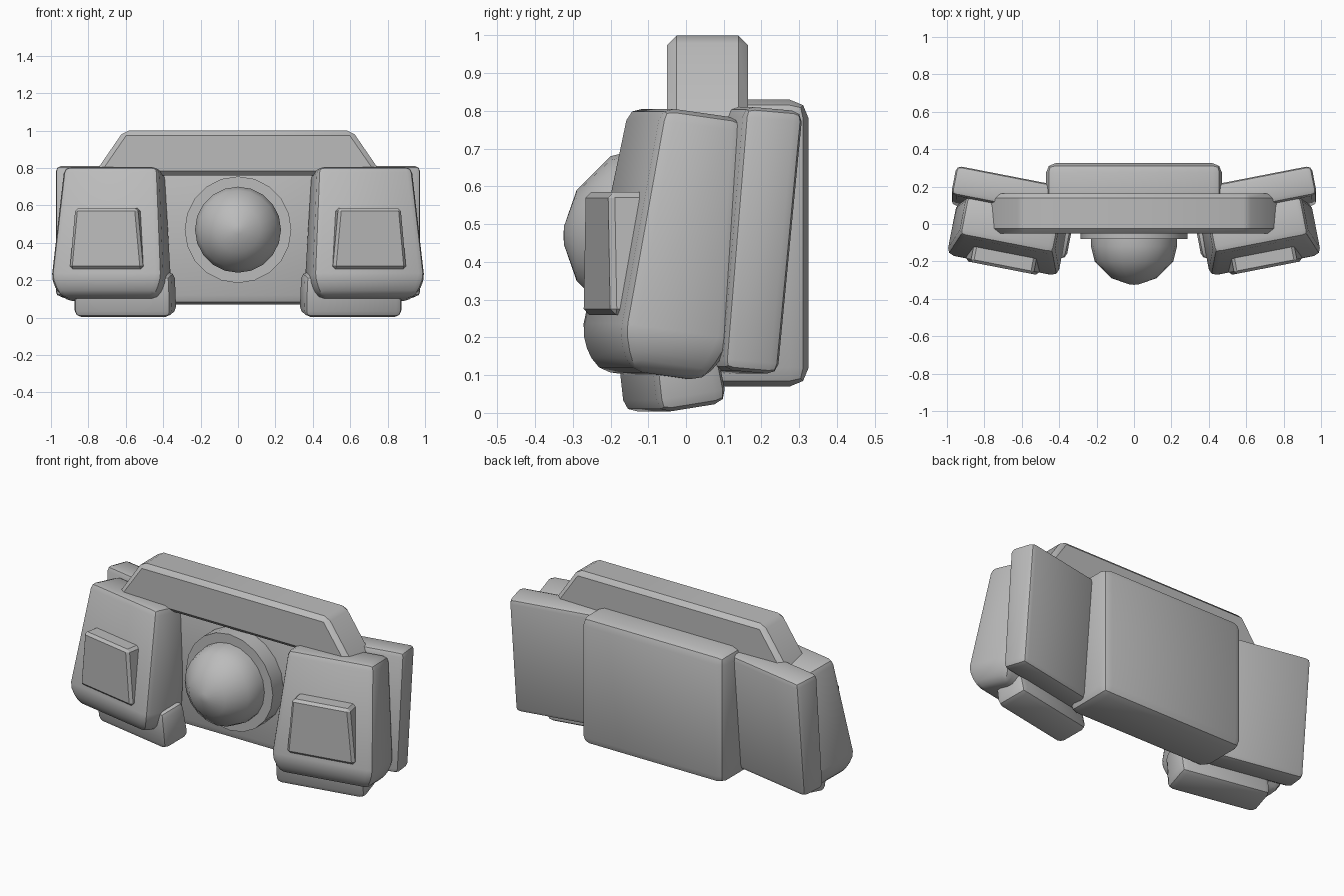
import bpy
import bmesh
from math import radians, tau
from mathutils import Matrix, Vector

cube = bpy.data.objects.get("Cube")
if cube:
    bpy.data.objects.remove(cube, do_unlink=True)

grey = bpy.data.materials.new("plain grey")
grey.use_nodes = True
colour = (0.5, 0.5, 0.5, 1)
grey.diffuse_color = colour
grey.node_tree.nodes["Principled BSDF"].inputs["Base Color"].default_value = colour


def finish(name, bm, angle=30):
    bmesh.ops.recalc_face_normals(bm, faces=bm.faces)
    mesh = bpy.data.meshes.new(name)
    bm.to_mesh(mesh)
    bm.free()
    mesh.materials.append(grey)
    obj = bpy.data.objects.new(name, mesh)
    bpy.context.collection.objects.link(obj)
    bpy.ops.object.select_all(action='DESELECT')
    obj.select_set(True)
    bpy.context.view_layer.objects.active = obj
    bpy.ops.object.shade_smooth_by_angle(angle=radians(angle))


def block(name, levels, bevel, segments, loc, yaw=0, tilt=0, side=1):
    """Bevelled block lofted through levels of (z, half width, half depth)."""
    bm = bmesh.new()
    rings = []
    for z, w, d in levels:
        corners = ((-w, -d), (w, -d), (w, d), (-w, d))
        rings.append([bm.verts.new((x, y, z)) for x, y in corners])
    bm.faces.new(rings[0])
    bm.faces.new(rings[-1])
    for low, high in zip(rings, rings[1:]):
        for i in range(4):
            j = (i + 1) % 4
            bm.faces.new((low[i], low[j], high[j], high[i]))
    bmesh.ops.recalc_face_normals(bm, faces=bm.faces)
    bmesh.ops.bevel(bm, geom=bm.edges[:], offset=bevel, segments=segments,
                    profile=0.5, affect='EDGES', clamp_overlap=True)
    place = (Matrix.Diagonal((side, 1, 1, 1)) @ Matrix.Translation(loc)
             @ Matrix.Rotation(radians(yaw), 4, 'Z')
             @ Matrix.Rotation(radians(tilt), 4, 'X'))
    bm.transform(place)
    finish(name, bm)


def turned(name, profile, height, angle):
    """Profile of (radius, y) turned around a front-to-back axis."""
    bm = bmesh.new()
    verts = [bm.verts.new((0, y, height + r)) for r, y in profile]
    edges = [bm.edges.new(pair) for pair in zip(verts, verts[1:])]
    bmesh.ops.spin(bm, geom=verts + edges, cent=Vector((0, 0, height)),
                   axis=Vector((0, 1, 0)), angle=tau, steps=20)
    bmesh.ops.remove_doubles(bm, verts=bm.verts, dist=0.0005)
    finish(name, bm, angle)


# Central body and the sloped-end bar on top of it
block("central_body", [(0.07, 0.47, 0.153), (0.83, 0.47, 0.153)],
      0.05, 2, (0, 0.172, 0))
block("top_bar", [(0.76, 0.775, 0.107), (1.0, 0.61, 0.107)],
      0.025, 1, (0, 0.057, 0))

# Round base with a domed boss in front
turned("round_base", [(0, -0.08), (0.285, -0.08), (0.285, 0.04), (0, 0.04)], 0.47, 30)
turned("front_dome", [(0.23, -0.07), (0.23, -0.12), (0.21, -0.2), (0.12, -0.29),
                      (0.025, -0.323), (0, -0.325)], 0.47, 50)

# Paired pouches, angled outward
for side, label in ((1, "left"), (-1, "right")):
    block(label + "_front_pouch",
          [(-0.355, 0.26, 0.1), (-0.27, 0.305, 0.147), (0.348, 0.257, 0.112)],
          0.035, 2, (0.67, -0.047, 0.45), 11, -8, side)
    block(label + "_pouch_flap", [(0.26, 0.2, 0.055), (0.585, 0.17, 0.055)],
          0.015, 1, (0.695, -0.182, 0), 11, 0, side)
    block(label + "_pouch_foot", [(-0.12, 0.265, 0.095), (0.105, 0.265, 0.085)],
          0.035, 2, (0.605, -0.045, 0.132), 11, 9, side)
    block(label + "_back_pouch", [(-0.35, 0.295, 0.075), (0.35, 0.305, 0.08)],
          0.028, 2, (0.67, 0.148, 0.457), 11, -5, side)
